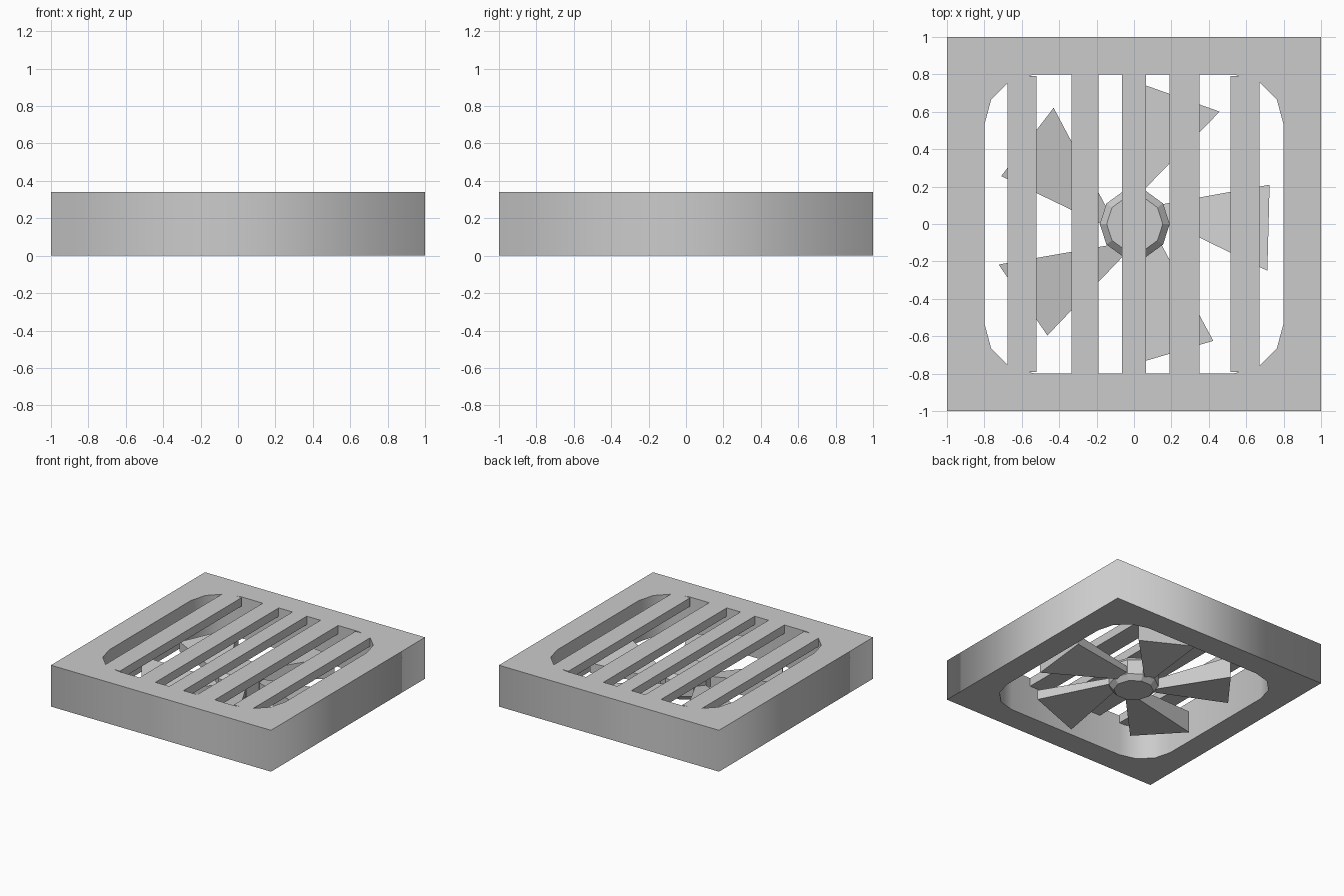
import bpy, bmesh
from math import cos, sin, tau, pi, radians
from mathutils import Matrix

cube = bpy.data.objects.get("Cube")
if cube:
    bpy.data.objects.remove(cube, do_unlink=True)

grey = bpy.data.materials.new("plain grey")
grey.use_nodes = True
COLOUR = (0.6, 0.6, 0.6, 1)
grey.diffuse_color = COLOUR
grey.node_tree.nodes["Principled BSDF"].inputs["Base Color"].default_value = COLOUR

HEIGHT = 0.34


def add_object(name, data):
    obj = bpy.data.objects.new(name, data)
    bpy.context.collection.objects.link(obj)
    data.materials.append(grey)
    return obj


def loft(name, rings):
    """Closed solid through a stack of rings with equal point counts."""
    bm = bmesh.new()
    loops = [[bm.verts.new(p) for p in ring] for ring in rings]
    n = len(loops[0])
    for low, high in zip(loops, loops[1:]):
        for i in range(n):
            j = (i + 1) % n
            bm.faces.new((low[i], low[j], high[j], high[i]))
    bm.faces.new(loops[0][::-1])
    bm.faces.new(loops[-1])
    bmesh.ops.recalc_face_normals(bm, faces=bm.faces)
    mesh = bpy.data.meshes.new(name)
    bm.to_mesh(mesh)
    bm.free()
    return add_object(name, mesh)


def rounded_square(half, radius, segments):
    inner = half - radius
    points = []
    for k, (sx, sy) in enumerate([(1, 1), (-1, 1), (-1, -1), (1, -1)]):
        for i in range(segments + 1):
            a = (k + i / segments) * pi / 2
            points.append((sx * inner + radius * cos(a), sy * inner + radius * sin(a)))
    return points


# Square housing with a rounded opening right through it
outline = bpy.data.curves.new("housing", "CURVE")
outline.dimensions = "2D"
outline.fill_mode = "BOTH"
outline.extrude = HEIGHT / 2
for points in ([(-1, -1), (1, -1), (1, 1), (-1, 1)], rounded_square(0.8, 0.27, 3)):
    spline = outline.splines.new("POLY")
    spline.points.add(len(points) - 1)
    for point, (x, y) in zip(spline.points, points):
        point.co = (x, y, 0, 1)
    spline.use_cyclic_u = True
housing = add_object("housing", outline)
housing.location.z = HEIGHT / 2
bpy.context.view_layer.update()
bpy.ops.object.select_all(action="DESELECT")
housing.select_set(True)
bpy.context.view_layer.objects.active = housing
bpy.ops.object.convert(target="MESH")

# Grille bars across the top
for n, (left, right) in enumerate([(-0.675, -0.52), (-0.335, -0.19), (-0.065, 0.065),
                                   (0.19, 0.35), (0.515, 0.67)]):
    end = 0.8 if abs(left + right) < 1 else 0.79
    corners = [(left, -end), (right, -end), (right, end), (left, end)]
    loft(f"grille_bar_{n + 1}", [[(x, y, z) for x, y in corners]
                                 for z in (HEIGHT - 0.07, HEIGHT)])

# Ten-sided hub, bevelled at both ends
loft("fan_hub", [[(r * cos(i * tau / 10) + 0.004, r * sin(i * tau / 10), z) for i in range(10)]
                 for r, z in [(0.15, 0.01), (0.187, 0.05), (0.187, 0.17), (0.15, 0.21)]])

# Five flaring wedge blades: root ring then tip ring
root = [(0.12, 0.1, 0.06), (0.12, 0.04, 0.04), (0.12, 0.04, 0.12), (0.12, 0.1, 0.11)]
tip = [(0.725, 0.21, 0.05), (0.713, -0.25, 0.01), (0.713, -0.25, 0.19), (0.725, 0.21, 0.13)]
for n in range(5):
    blade = loft(f"fan_blade_{n + 1}", [root, tip])
    blade.data.transform(Matrix.Rotation(radians(72 * n), 4, "Z"))
